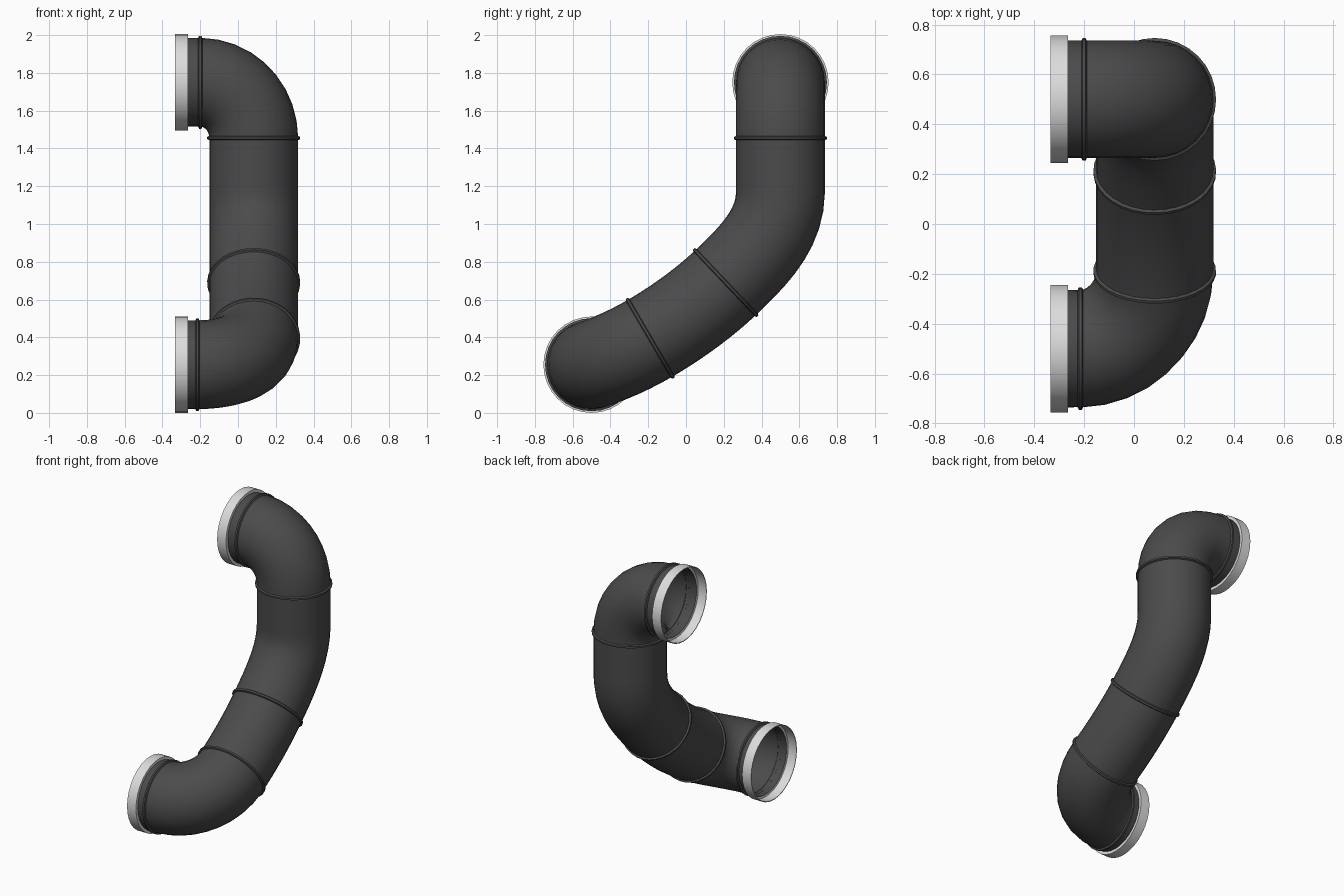
import bpy, bmesh, math
from mathutils import Vector
from mathutils.geometry import interpolate_bezier

cube = bpy.data.objects.get("Cube")
if cube:
    bpy.data.objects.remove(cube, do_unlink=True)

SIDES = 32
R = 0.235


def material(name, rgb, rough):
    m = bpy.data.materials.new(name)
    m.use_nodes = True
    m.diffuse_color = (*rgb, 1)
    bsdf = m.node_tree.nodes["Principled BSDF"]
    bsdf.inputs["Base Color"].default_value = (*rgb, 1)
    bsdf.inputs["Roughness"].default_value = rough
    return m


dark = material("dark grey rubber", (0.07, 0.07, 0.07), 0.6)
light = material("light grey plastic", (0.72, 0.72, 0.72), 0.5)


def skin(name, stations, mat):
    """Loft circles given as (centre, tangent, radius) into an open tube."""
    bm = bmesh.new()
    rings = []
    old = stations[0][1].normalized()
    side = old.orthogonal().normalized()
    for centre, tangent, radius in stations:
        t = tangent.normalized()
        side = old.rotation_difference(t) @ side
        up, old = t.cross(side), t
        angles = [math.tau * i / SIDES for i in range(SIDES)]
        rings.append([bm.verts.new(centre + radius * (side * math.cos(a) + up * math.sin(a)))
                      for a in angles])
    for a, b in zip(rings, rings[1:]):
        for i in range(SIDES):
            j = (i + 1) % SIDES
            bm.faces.new((a[i], a[j], b[j], b[i]))
    mesh = bpy.data.meshes.new(name)
    bm.to_mesh(mesh)
    bm.free()
    ob = bpy.data.objects.new(name, mesh)
    bpy.context.collection.objects.link(ob)
    mesh.materials.append(mat)
    bpy.ops.object.select_all(action='DESELECT')
    ob.select_set(True)
    bpy.context.view_layer.objects.active = ob
    bpy.ops.object.shade_smooth_by_angle(angle=math.radians(35))
    return ob


def lathe(name, centre, axis, profile, mat):
    axis = axis.normalized()
    return skin(name, [(centre + axis * d, axis, r) for d, r in profile], mat)


# Centre line knots: position, direction, handle in, handle out, seam name
knots = [(Vector(p), Vector(d).normalized(), h_in, h_out, seam) for p, d, h_in, h_out, seam in (
    ((-0.268, 0.5, 1.75), (1, 0, 0), 0, 0.02, None),
    ((-0.2, 0.5, 1.75), (1, 0, 0), 0.02, 0.16, "upper_inlet_seam"),
    ((0.083, 0.5, 1.455), (0, 0, -1), 0.16, 0.09, "upper_seam"),
    ((0.083, 0.5, 1.17), (0, 0, -1), 0.09, 0.2, None),
    ((0.083, 0.21, 0.69), (0, -1, -0.95), 0.2, 0.16, "middle_seam"),
    ((0.083, -0.19, 0.395), (0, -0.863, -0.505), 0.16, 0.19, "lower_seam"),
    ((-0.215, -0.5, 0.255), (-1, 0, 0), 0.16, 0.02, "lower_inlet_seam"),
    ((-0.268, -0.5, 0.255), (-1, 0, 0), 0.02, 0, None))]

# Bent pipe swept along the centre line
path = []
for a, b in zip(knots, knots[1:]):
    steps = 10 if (b[0] - a[0]).length > 0.1 else 3
    pts = interpolate_bezier(a[0], a[0] + a[1] * a[3], b[0] - b[1] * b[2], b[0], steps)
    path += pts if not path else pts[1:]
stations = []
for i, p in enumerate(path):
    t = path[min(i + 1, len(path) - 1)] - path[max(i - 1, 0)]
    if i in (0, len(path) - 1):
        t = knots[0 if i == 0 else -1][1]
    stations.append((p, t, R))
skin("bent_pipe", stations, dark)

# Raised seams where pipe sections join
for p, d, _, _, seam in knots:
    if seam:
        lathe(seam, p, d, [(-0.012, R - 0.002), (-0.006, R + 0.011),
                           (0.006, R + 0.011), (0.012, R - 0.002)], dark)

# Light collars around both openings, with a rear shoulder onto the pipe
for label, knot in (("upper", knots[0]), ("lower", knots[-1])):
    centre = Vector((0, knot[0].y, knot[0].z))
    lathe(label + "_collar", centre, Vector((-1, 0, 0)),
          [(0.265, R), (0.265, 0.255), (0.334, 0.255), (0.334, 0.25),
           (0.27, 0.25), (0.27, R)], light)
